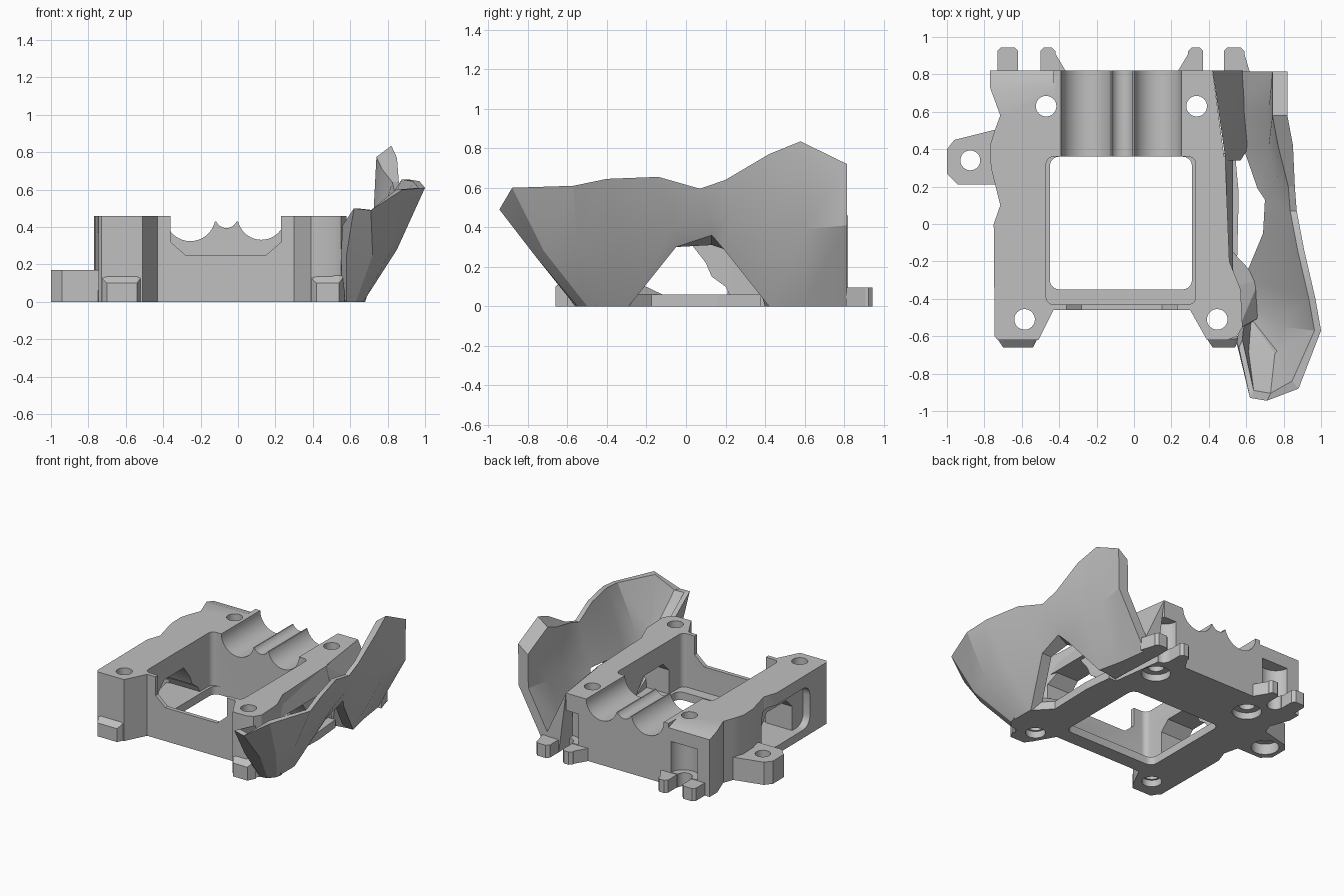
import bpy
import bmesh
import math
from mathutils import Vector

old = bpy.data.objects.get("Cube")
if old:
    bpy.data.objects.remove(old, do_unlink=True)

GREY = (0.53, 0.53, 0.53, 1)
grey = bpy.data.materials.new("plain_grey")
grey.use_nodes = True
grey.diffuse_color = GREY
grey.node_tree.nodes["Principled BSDF"].inputs["Base Color"].default_value = GREY


def finish(name, bm):
    bmesh.ops.recalc_face_normals(bm, faces=bm.faces)
    mesh = bpy.data.meshes.new(name)
    bm.to_mesh(mesh)
    bm.free()
    mesh.materials.append(grey)
    ob = bpy.data.objects.new(name, mesh)
    bpy.context.collection.objects.link(ob)
    return ob


def prism(name, outline, low, high, axis="z"):
    """Extrude a closed outline along z, x or y."""
    place = {"z": lambda a, b, c: (a, b, c),
             "x": lambda a, b, c: (c, a, b),
             "y": lambda a, b, c: (a, c, b)}[axis]
    bm = bmesh.new()
    rings = [[bm.verts.new(place(a, b, c)) for a, b in outline] for c in (low, high)]
    n = len(outline)
    bm.faces.new(rings[0])
    bm.faces.new(rings[1])
    for i in range(n):
        j = (i + 1) % n
        bm.faces.new((rings[0][i], rings[0][j], rings[1][j], rings[1][i]))
    return finish(name, bm)


def circle(cx, cy, r, n=32):
    return [(cx + r * math.cos(math.tau * i / n), cy + r * math.sin(math.tau * i / n))
            for i in range(n)]


def rounded(x0, x1, y0, y1, r, n=5):
    pts = []
    for cx, cy, start in ((x1 - r, y1 - r, 0), (x0 + r, y1 - r, 1),
                          (x0 + r, y0 + r, 2), (x1 - r, y0 + r, 3)):
        for i in range(n + 1):
            a = (start + i / n) * math.pi / 2
            pts.append((cx + r * math.cos(a), cy + r * math.sin(a)))
    return pts


def rect(x0, x1, y0, y1):
    return [(x0, y0), (x1, y0), (x1, y1), (x0, y1)]


def hull(name, points):
    bm = bmesh.new()
    for p in points:
        bm.verts.new(p)
    res = bmesh.ops.convex_hull(bm, input=bm.verts)
    loose = {v for v in res["geom_interior"] if isinstance(v, bmesh.types.BMVert)}
    bmesh.ops.delete(bm, geom=list(loose), context="VERTS")
    bmesh.ops.dissolve_limit(bm, angle_limit=0.01, verts=bm.verts, edges=bm.edges)
    return finish(name, bm)


def cut(ob, tool):
    mod = ob.modifiers.new("cut", "BOOLEAN")
    mod.operation = "DIFFERENCE"
    mod.solver = "EXACT"
    mod.object = tool
    bpy.context.view_layer.objects.active = ob
    bpy.ops.object.modifier_apply(modifier=mod.name)
    bpy.data.objects.remove(tool, do_unlink=True)


def smooth(ob, degrees):
    bpy.ops.object.select_all(action="DESELECT")
    ob.select_set(True)
    bpy.context.view_layer.objects.active = ob
    bpy.ops.object.shade_smooth_by_angle(angle=math.radians(degrees))


# Main body: two rails, front wall and rear bridge
left_edge = [(-0.77, 0.82), (-0.77, 0.73), (-0.715, 0.58), (-0.745, 0.5), (-0.77, 0.42),
             (-0.765, 0.3), (-0.715, 0.1), (-0.75, 0), (-0.745, -0.6)]
front_edge = [(-0.73, -0.62), (-0.51, -0.62), (-0.43, -0.46), (0.3, -0.46), (0.39, -0.62)]
right_edge = [(0.5, -0.62), (0.55, -0.6), (0.58, -0.55), (0.57, -0.35), (0.51, -0.2),
              (0.49, 0.3), (0.42, 0.82)]
body = prism("frame_body", left_edge + front_edge + right_edge, 0, 0.46)

# Bottom opening, and the slightly longer well above the floor
cut(body, prism("cutter", rounded(-0.45, 0.31, -0.35, 0.36, 0.05), -0.1, 0.7))
cut(body, prism("cutter", rounded(-0.47, 0.33, -0.43, 0.36, 0.04), 0.06, 0.7))
# Chamfered notch in the front wall
notch = [(-0.36, 0.6), (-0.36, 0.32), (-0.28, 0.25), (0.15, 0.25), (0.23, 0.32), (0.23, 0.6)]
cut(body, prism("cutter", notch, -0.55, -0.3, "y"))
# Side windows through both rails, with a shallow recess around the outer one
window = [(-0.27, 0.06), (0.22, 0.06), (0.2, 0.1), (0.13, 0.15), (0.1, 0.22), (0.03, 0.31),
          (-0.2, 0.31), (-0.27, 0.24)]
cut(body, prism("cutter", window, -1, 0.9, "x"))
cut(body, prism("cutter", rounded(-0.4, 0.14, 0.06, 0.37, 0.08), -1, -0.69, "x"))
# Twin rear cradles and the channel between them
for cx, r in ((-0.255, 0.135), (0.125, 0.128)):
    cut(body, prism("cutter", circle(cx, 0.46, r, 40), 0.3, 0.9, "y"))
cut(body, prism("cutter", circle(-0.062, 0.455, 0.06), 0.3, 0.9, "y"))
cut(body, prism("cutter", rect(-0.13, 0.01, 0.43, 0.6), 0.3, 0.9, "y"))
# Sloped rear left edge
cut(body, prism("cutter", [(0.73, 0.46), (0.9, 0.4), (0.9, 0.6), (0.73, 0.6)],
                -0.9, -0.43, "x"))
# Round pockets above the rear hooks
for cx in (-0.56, 0.425):
    cut(body, prism("cutter", circle(cx, 0.83, 0.11), 0.1, 0.33))
    cut(body, prism("cutter", circle(cx, 0.82, 0.055), -0.1, 0.2))
# Screw holes with wider sockets underneath
for cx, cy in ((-0.47, 0.63), (0.335, 0.63), (-0.585, -0.51), (0.445, -0.51)):
    cut(body, prism("cutter", circle(cx, cy, 0.055), -0.1, 0.7))
    cut(body, prism("cutter", circle(cx, cy, 0.1 if cy > 0 else 0.068), -0.1, 0.05))
smooth(body, 25)

# Side tab with a screw hole
tab = prism("side_tab", [(-1, 0.4), (-0.96, 0.45), (-0.72, 0.51), (-0.72, 0.21),
                         (-0.94, 0.21), (-1, 0.27)], 0, 0.17)
cut(tab, prism("cutter", circle(-0.875, 0.34, 0.053), -0.1, 0.3))
cut(tab, prism("cutter", circle(-0.875, 0.34, 0.095), -0.1, 0.08))
smooth(tab, 25)

# Front feet with sloped tops
for name, x0, x1 in (("front_foot_right", -0.74, -0.51), ("front_foot_left", 0.38, 0.57)):
    foot = []
    for z, y in ((0, -0.66), (0.1, -0.66), (0.14, -0.615)):
        foot += [(x0 + 0.04, y, z), (x1 - 0.03, y, z), (x0, -0.6, z), (x1, -0.6, z)]
    hull(name, foot)

# Rear hooks
hooks = [(-0.73, -0.62, -0.73, -0.62), (-0.5, -0.42, -0.5, -0.36),
         (0.29, 0.37, 0.23, 0.37), (0.48, 0.59, 0.48, 0.62)]
for i, (x0, x1, b0, b1) in enumerate(hooks):
    prism(f"rear_hook_{i + 1}", [(b0, 0.81), (b1, 0.81), (x1, 0.91), (x1, 0.925),
                                 (x1 - 0.02, 0.945), (x0 + 0.02, 0.945), (x0, 0.925),
                                 (x0, 0.91)], 0, 0.095)

# Left rail: front ramp, sloped rear flank, lower sill and upper lip
hull("front_ramp", [(0.54, -0.58, 0), (0.67, -0.5, 0), (0.67, -0.3, 0), (0.5, -0.12, 0),
                    (0.5, -0.12, 0.06), (0.67, -0.3, 0.06), (0.67, -0.5, 0.08),
                    (0.55, -0.33, 0.16), (0.56, -0.56, 0.25)])
hull("rear_flank", [(0.42, 0.82, 0.46), (0.58, 0.82, 0.12), (0.58, 0.82, 0), (0.48, 0.82, 0),
                    (0.49, 0.34, 0.46), (0.57, 0.34, 0.2), (0.62, 0.42, 0), (0.5, 0.4, 0)])
prism("rail_sill", [(0.45, -0.25), (0.55, -0.25), (0.56, 0.16), (0.54, 0.38), (0.45, 0.38)],
      0, 0.06)
prism("rail_lip", [(0.47, 0.46), (0.49, 0.46), (0.53, 0.31), (0.47, 0.31)], -0.3, 0.36, "y")

# Side shield: columns of bottom, middle and top points, nose to rear
columns = [
    [(0.56, -0.55, 0), (0.55, -0.64, 0.25), (0.56, -0.66, 0.41)],
    [(0.58, -0.56, 0), (0.58, -0.75, 0.25), (0.62, -0.93, 0.5)],
    [(0.63, -0.55, 0), (0.72, -0.76, 0.25), (0.71, -0.945, 0.49)],
    [(0.67, -0.5, 0), (0.82, -0.72, 0.28), (0.88, -0.88, 0.6)],
    [(0.67, -0.4, 0), (0.85, -0.55, 0.28), (1, -0.57, 0.61)],
    [(0.67, -0.29, 0), (0.84, -0.35, 0.3), (0.97, -0.4, 0.645)],
    [(0.77, -0.05, 0.3), (0.83, -0.06, 0.4), (0.91, -0.14, 0.655)],
    [(0.78, 0.13, 0.36), (0.82, 0.11, 0.45), (0.87, 0.07, 0.595)],
    [(0.74, 0.19, 0.29), (0.82, 0.22, 0.46), (0.86, 0.2, 0.64)],
    [(0.66, 0.42, 0), (0.8, 0.42, 0.39), (0.85, 0.42, 0.77)],
    [(0.62, 0.6, 0), (0.8, 0.6, 0.39), (0.82, 0.58, 0.835)],
    [(0.59, 0.815, 0), (0.815, 0.815, 0.41), (0.82, 0.815, 0.72)],
]


def inward(i):
    """Offsets of the inner skin: bowl nose, side, then the thicker rear."""
    if i < 3:
        return Vector((0.05, 0.1, 0)), Vector((0.033, 0.066, 0)), Vector((0.02, 0.04, 0))
    if i < 9:
        lean = 0.04 if i == 3 else 0
        drop = -0.05 if i == 7 else 0
        return Vector((-0.08, lean, drop)), Vector((-0.055, lean, 0)), Vector((-0.035, lean, 0))
    return Vector((-0.08, 0, 0)), Vector((-0.08, 0, 0)), Vector((-0.08, 0, -0.06))


bm = bmesh.new()
outer = [[bm.verts.new(p) for p in col] for col in columns]
inner = [[bm.verts.new(Vector(p) + d) for p, d in zip(col, inward(i))]
         for i, col in enumerate(columns)]
for i in range(len(columns) - 1):
    a, b, c, d = outer[i], outer[i + 1], inner[i], inner[i + 1]
    for k in range(2):
        bm.faces.new((a[k], b[k], b[k + 1], a[k + 1]))
        bm.faces.new((c[k], c[k + 1], d[k + 1], d[k]))
    bm.faces.new((a[0], c[0], d[0], b[0]))
    bm.faces.new((a[2], b[2], d[2], c[2]))
for a, c in ((outer[0], inner[0]), (outer[-1], inner[-1])):
    for k in range(2):
        bm.faces.new((a[k], a[k + 1], c[k + 1], c[k]))
smooth(finish("side_shield", bm), 20)
